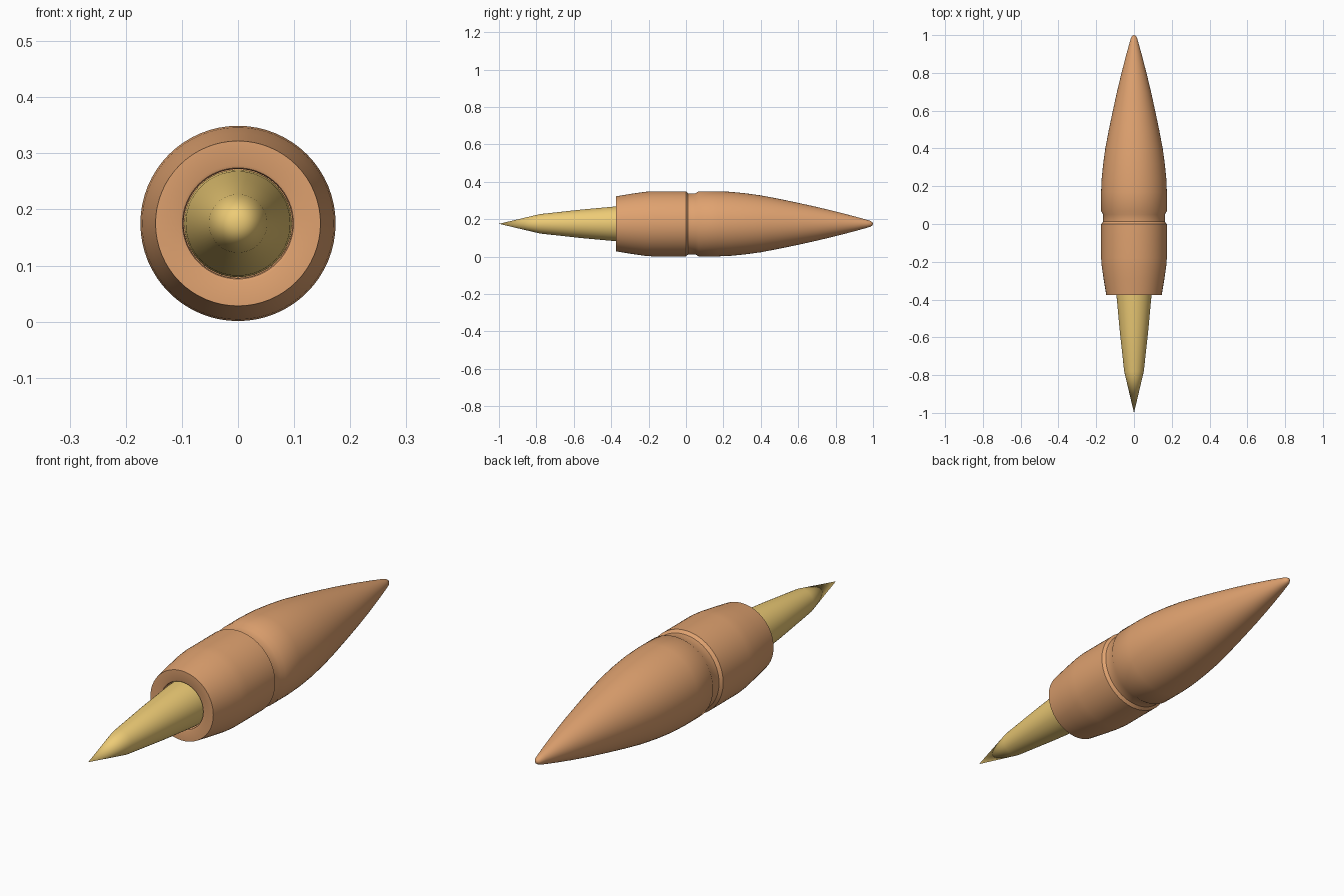
import bpy, bmesh, math

if "Cube" in bpy.data.objects:
    bpy.data.objects.remove(bpy.data.objects["Cube"])

AXIS_Z = 0.175
SEGMENTS = 64


def material(name, color):
    m = bpy.data.materials.new(name)
    m.diffuse_color = color
    m.use_nodes = True
    m.node_tree.nodes["Principled BSDF"].inputs["Base Color"].default_value = m.diffuse_color
    return m


def lathe(name, profile, mat):
    """Spin (y, radius) points around the long horizontal axis."""
    bm = bmesh.new()
    verts = [bm.verts.new((r, y, 0)) for y, r in profile]
    edges = [bm.edges.new(pair) for pair in zip(verts, verts[1:])]
    bmesh.ops.spin(bm, geom=verts + edges, cent=(0, 0, 0), axis=(0, 1, 0),
                   angle=math.tau, steps=SEGMENTS, use_duplicate=False)
    bmesh.ops.remove_doubles(bm, verts=bm.verts, dist=0.0002)
    bmesh.ops.recalc_face_normals(bm, faces=bm.faces)
    mesh = bpy.data.meshes.new(name)
    bm.to_mesh(mesh)
    bm.free()
    obj = bpy.data.objects.new(name, mesh)
    obj.location.z = AXIS_Z
    mesh.materials.append(mat)
    bpy.context.collection.objects.link(obj)
    bpy.ops.object.select_all(action='DESELECT')
    obj.select_set(True)
    bpy.context.view_layer.objects.active = obj
    bpy.ops.object.shade_smooth_by_angle(angle=math.radians(35))
    return obj


copper = material("copper", (0.74, 0.36, 0.16, 1))
gold = material("gold", (0.85, 0.60, 0.18, 1))

# Handle: socket with hollow front, shallow groove, long tapering tail
lathe("handle", [
    (-0.30, 0.0), (-0.30, 0.097), (-0.368, 0.097), (-0.373, 0.099),
    (-0.375, 0.104), (-0.375, 0.147),
    (-0.29, 0.161), (-0.22, 0.171), (-0.18, 0.174), (0.0, 0.174),
    (0.012, 0.163), (0.05, 0.163), (0.068, 0.174), (0.17, 0.174),
    (0.24, 0.171), (0.32, 0.163), (0.40, 0.152), (0.50, 0.133),
    (0.60, 0.112), (0.70, 0.090), (0.80, 0.066), (0.90, 0.040),
    (0.965, 0.022), (0.985, 0.016), (0.996, 0.009), (1.0, 0.0),
], copper)

# Pointed nib seated in the socket
lathe("nib", [
    (-1.0, 0.0), (-0.78, 0.052), (-0.56, 0.076), (-0.375, 0.093),
    (-0.31, 0.096), (-0.31, 0.0),
], gold)
